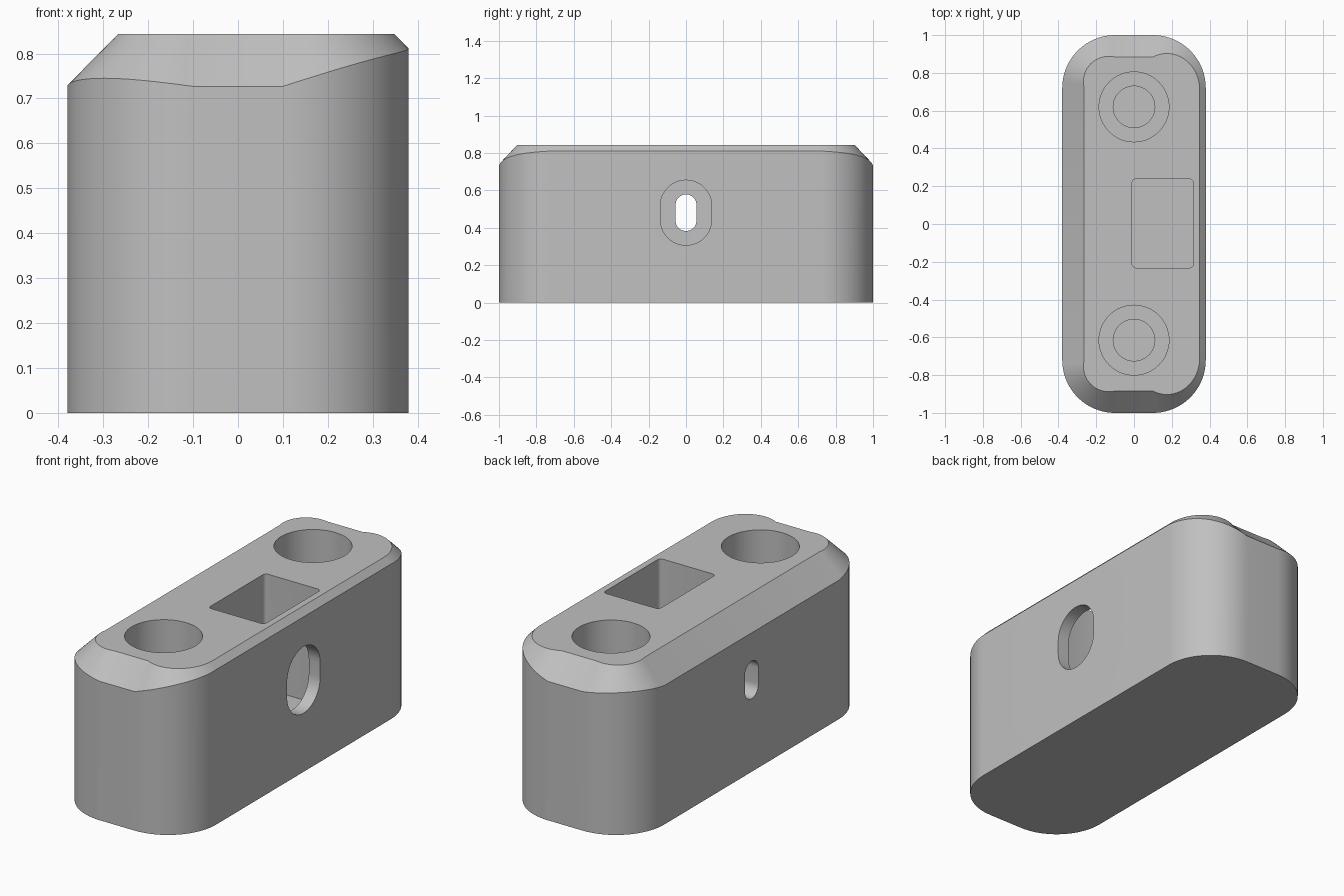
import bpy, bmesh
from math import pi, sin, cos
from mathutils import Vector, Matrix

HEIGHT = 0.843
SEG = 20

default = bpy.data.objects.get("Cube")
if default:
    bpy.data.objects.remove(default, do_unlink=True)

grey = bpy.data.materials.new("plain_grey")
grey.use_nodes = True
colour = (0.53, 0.53, 0.53, 1)
grey.diffuse_color = colour
grey.node_tree.nodes["Principled BSDF"].inputs["Base Color"].default_value = colour


def rounded_rect(hx, hy, r, seg=SEG):
    """Outline of a rounded rectangle as (x, y, corner angle)."""
    points = []
    for q, (sx, sy) in enumerate(((1, 1), (-1, 1), (-1, -1), (1, -1))):
        for i in range(seg + 1):
            a = (q + i / seg) * pi / 2
            x, y = sx * (hx - r) + r * cos(a), sy * (hy - r) + r * sin(a)
            if not points or (Vector((x, y)) - Vector(points[-1][:2])).length > 1e-4:
                points.append((x, y, a))
    if (Vector(points[0][:2]) - Vector(points[-1][:2])).length < 1e-4:
        points.pop()
    return points


def loft(name, rings):
    """Closed solid through a stack of matching rings."""
    bm = bmesh.new()
    loops = [[bm.verts.new(p) for p in ring] for ring in rings]
    n = len(loops[0])
    for low, high in zip(loops, loops[1:]):
        for i in range(n):
            j = (i + 1) % n
            bm.faces.new((low[i], low[j], high[j], high[i]))
    bm.faces.new(loops[0][::-1])
    bm.faces.new(loops[-1])
    bmesh.ops.recalc_face_normals(bm, faces=bm.faces)
    mesh = bpy.data.meshes.new(name)
    bm.to_mesh(mesh)
    bm.free()
    mesh.materials.append(grey)
    obj = bpy.data.objects.new(name, mesh)
    bpy.context.collection.objects.link(obj)
    return obj


def prism(name, outline, low, high, matrix=Matrix()):
    return loft(name, [[matrix @ Vector((x, y, z)) for x, y, _ in outline]
                       for z in (low, high)])


def chamfer(a):
    """Chamfer size: wide on the ends and left, narrow on the right."""
    turn = abs(pi / 2 - (a if a <= pi else 2 * pi - a))
    right = turn / (pi / 2) if cos(a) > 0 else 0
    return 0.116 - 0.084 * right - 0.018 * abs(sin(2 * a))


# Body with a chamfered top that varies around the corners
outline = rounded_rect(0.38, 1.0, 0.28)
bottom, shoulder, top = [], [], []
for x, y, a in outline:
    d = chamfer(a)
    bottom.append((x, y, 0))
    shoulder.append((x, y, HEIGHT - d))
    top.append((x - d * cos(a), y - d * sin(a), HEIGHT))
body = loft("block_body", [bottom, shoulder, top])

cutters = []

# Stepped blind screw holes at both ends
for side, y in (("front", -0.615), ("back", 0.62)):
    place = Matrix.Translation((0, y, 0))
    for part, r, low, high in (("screw_shaft", 0.11, 0.03, 0.5),
                               ("screw_head", 0.185, 0.4, 1.0)):
        cutters.append(prism(f"{side}_{part}_cutter",
                             rounded_rect(r, r, r, 16), low, high, place))

# Square pocket in the top
cutters.append(prism("pocket_cutter", rounded_rect(0.162, 0.235, 0.02, 5),
                     0.24, 1.0, Matrix.Translation((0.152, 0.003, 0))))

# Sideways slots: local x to y, local y to z, local z to x
sideways = Matrix(((0, 0, 1, 0), (1, 0, 0, 0), (0, 1, 0, 0.481), (0, 0, 0, 1)))
cutters.append(prism("wide_slot_cutter", rounded_rect(0.137, 0.174, 0.137, 12),
                     0.2, 0.5, sideways))
cutters.append(prism("narrow_slot_cutter", rounded_rect(0.056, 0.098, 0.056, 12),
                     -0.5, 0.1, sideways))

# Cut the openings
bpy.context.view_layer.objects.active = body
body.select_set(True)
for cutter in cutters:
    mod = body.modifiers.new(cutter.name, "BOOLEAN")
    mod.operation = "DIFFERENCE"
    mod.solver = "EXACT"
    mod.object = cutter
    bpy.ops.object.modifier_apply(modifier=mod.name)
for cutter in cutters:
    bpy.data.objects.remove(cutter, do_unlink=True)

bpy.ops.object.shade_smooth_by_angle(angle=pi / 9)
